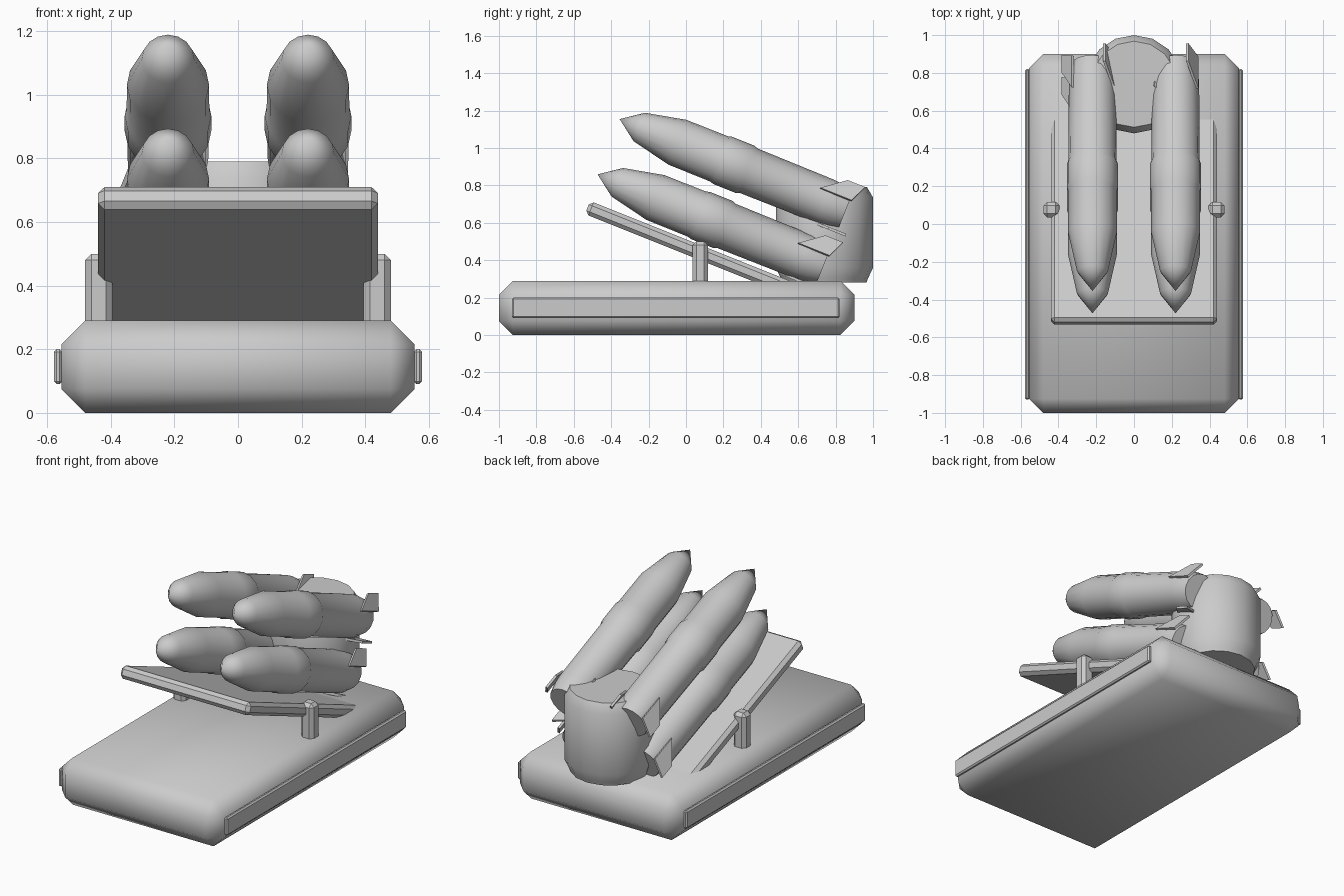
import bpy, bmesh
from math import sin, cos, tau, radians
from mathutils import Matrix, Vector

if "Cube" in bpy.data.objects:
    bpy.data.objects.remove(bpy.data.objects["Cube"])

TILT = radians(21.8)


def finish(name, bm, matrix=Matrix(), smooth=None):
    bmesh.ops.recalc_face_normals(bm, faces=bm.faces)
    me = bpy.data.meshes.new(name)
    bm.to_mesh(me)
    bm.free()
    ob = bpy.data.objects.new(name, me)
    bpy.context.collection.objects.link(ob)
    ob.matrix_world = matrix
    if smooth:
        bpy.ops.object.select_all(action='DESELECT')
        bpy.context.view_layer.objects.active = ob
        ob.select_set(True)
        bpy.ops.object.shade_smooth_by_angle(angle=radians(smooth))
    return ob


def box(name, lo, hi, bevel, matrix=Matrix(), smooth=None):
    lo, hi = Vector(lo), Vector(hi)
    bm = bmesh.new()
    bmesh.ops.create_cube(bm, size=1)
    for v in bm.verts:
        v.co = (lo + hi) / 2 + v.co * (hi - lo)
    bmesh.ops.bevel(bm, geom=bm.edges[:], offset=bevel, segments=1, affect='EDGES')
    return finish(name, bm, matrix, smooth)


def lathe(name, profile, axis, sides, matrix, smooth):
    """Spin (distance along axis, radius) pairs; axis is 'y' (towards -y) or 'z'."""
    bm = bmesh.new()
    rings = []
    for s, r in profile:
        n = sides if r > 0 else 1
        ring = []
        for i in range(n):
            a = tau * i / sides
            u, w = r * sin(a), r * cos(a)
            ring.append(bm.verts.new((u, -s, w) if axis == 'y' else (u, w, s)))
        rings.append(ring)
    for a, b in zip(rings, rings[1:]):
        for i in range(sides):
            j = (i + 1) % sides
            if len(b) == 1:
                bm.faces.new((a[i], a[j], b[0]))
            else:
                bm.faces.new((a[i], a[j], b[j], b[i]))
    bm.faces.new(rings[0])
    if len(rings[-1]) > 1:
        bm.faces.new(rings[-1])
    return finish(name, bm, matrix, smooth)


def fin(name, angle, matrix):
    """Thin swept plate lying tangent to the tail."""
    out = Vector((cos(angle), 0, sin(angle)))
    side = Vector((-sin(angle), 0, cos(angle)))
    outline = [(0.17, -0.01), (0.05, 0.096), (-0.05, 0.096), (-0.01, -0.01)]
    bm = bmesh.new()
    layers = [[bm.verts.new(out * r + side * t + Vector((0, -s, 0))) for s, t in outline]
              for r in (0.12, 0.134)]
    bm.faces.new(layers[0])
    bm.faces.new(layers[1])
    for i in range(4):
        j = (i + 1) % 4
        bm.faces.new((layers[0][i], layers[0][j], layers[1][j], layers[1][i]))
    return finish(name, bm, matrix)


# Chamfered base slab
box("base", (-0.555, -1, 0), (0.555, 0.9, 0.29), 0.075, smooth=50)

# Side strips and support posts
for x, tag in ((1, "right"), (-1, "left")):
    box("side_strip_" + tag, (x * 0.565 - 0.0125, -0.93, 0.09),
        (x * 0.565 + 0.0125, 0.82, 0.2), 0.008)
    box("support_post_" + tag, (x * 0.4375 - 0.0425, 0.035, 0.27),
        (x * 0.4375 + 0.0425, 0.117, 0.5), 0.02)

# Round housing at the rear
lathe("rear_housing", [(0.28, 0.225), (0.30, 0.232), (0.36, 0.26), (0.735, 0.26), (0.79, 0.228)],
      'z', 16, Matrix.Translation((0, 0.74, 0)), 50)

# Tilted frame whose origin is the lower rocket's tail centre
tilted = Matrix.Translation((0, 0.737, 0.375)) @ Matrix.Rotation(-TILT, 4, 'X')

# Tilted ramp
box("ramp", (-0.44, -1.287, -0.222), (0.44, 0.02, -0.147), 0.02, tilted)

# Four rockets with tangential tail fins
body = [(0, 0.105), (0.06, 0.12), (0.12, 0.125), (0.56, 0.128), (0.58, 0.136), (0.71, 0.136),
        (0.73, 0.13), (0.97, 0.129), (1.19, 0.082), (1.303, 0)]
for level, row in enumerate(("lower", "upper")):
    for x, tag in ((0.22, "right"), (-0.22, "left")):
        m = tilted @ Matrix.Translation((x, 0, 0.318 * level))
        lathe(f"rocket_{row}_{tag}", body, 'y', 16, m, 50)
        for k in range(3):
            fin(f"fin_{row}_{tag}_{k}", radians(30 + 120 * k), m)
